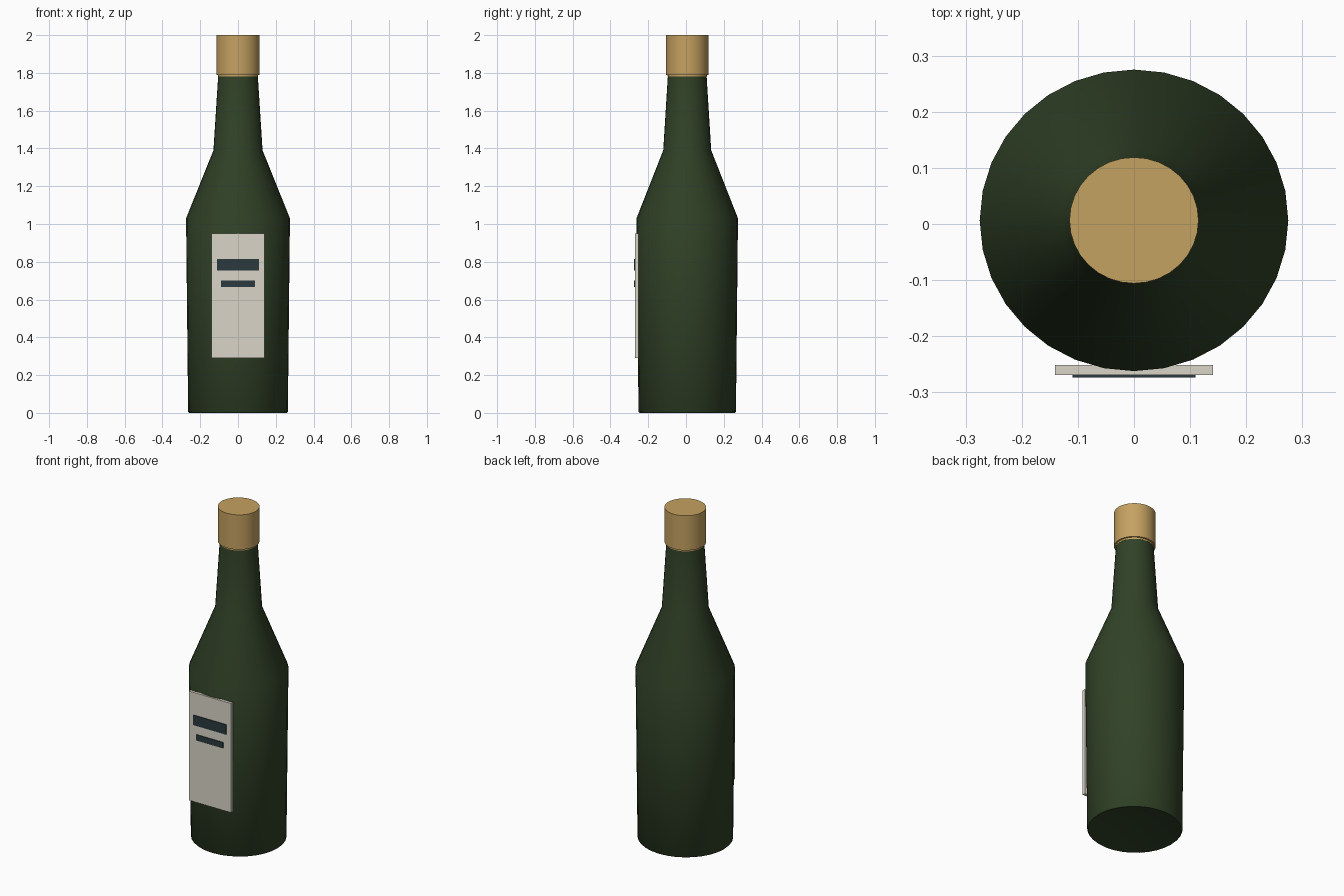
import bpy, bmesh, math

if "Cube" in bpy.data.objects:
    bpy.data.objects.remove(bpy.data.objects["Cube"])

SIDES = 32
Y_OFF, Y_SCALE = 0.0065, 0.977   # bottle is set back a little and slightly oval


def material(name, rgb):
    m = bpy.data.materials.new(name)
    m.diffuse_color = (*rgb, 1)
    m.use_nodes = True
    m.node_tree.nodes["Principled BSDF"].inputs["Base Color"].default_value = m.diffuse_color
    return m


green = material("bottle green", (0.030, 0.054, 0.020))
gold = material("cap gold", (0.56, 0.36, 0.12))
cream = material("label cream", (0.70, 0.66, 0.57))
ink = material("label ink", (0.024, 0.042, 0.048))


def finish(name, bm, mat, smooth):
    bmesh.ops.recalc_face_normals(bm, faces=bm.faces)
    me = bpy.data.meshes.new(name)
    bm.to_mesh(me)
    bm.free()
    me.materials.append(mat)
    ob = bpy.data.objects.new(name, me)
    bpy.context.collection.objects.link(ob)
    if smooth:
        bpy.ops.object.select_all(action='DESELECT')
        ob.select_set(True)
        bpy.context.view_layer.objects.active = ob
        bpy.ops.object.shade_smooth_by_angle(angle=math.radians(50))
    return ob


def lathe(name, profile, mat):
    """Revolve (radius, z) points; radius 0 closes to a pole."""
    bm = bmesh.new()
    rings = []
    for r, z in profile:
        n = SIDES if r > 0 else 1
        rings.append([bm.verts.new((r * math.cos(2 * math.pi * i / SIDES),
                                    Y_OFF + Y_SCALE * r * math.sin(2 * math.pi * i / SIDES), z))
                      for i in range(n)])
    for a, b in zip(rings, rings[1:]):
        for i in range(SIDES):
            j = (i + 1) % SIDES
            quad = [a[i % len(a)], a[j % len(a)], b[j % len(b)], b[i % len(b)]]
            bm.faces.new(list(dict.fromkeys(quad)))
    return finish(name, bm, mat, True)


def plate(name, half_w, y0, y1, z0, z1, mat):
    bm = bmesh.new()
    bmesh.ops.create_cube(bm, size=1)
    for v in bm.verts:
        v.co = (v.co.x * 2 * half_w, y0 if v.co.y < 0 else y1, z0 if v.co.z < 0 else z1)
    return finish(name, bm, mat, False)


# glass body with a shallow hollow underneath
lathe("bottle_body", [(0, 0.04), (0.258, 0), (0.264, 0.006), (0.275, 1.03),
                      (0.13, 1.39), (0.104, 1.80), (0, 1.80)], green)
# cap and the thin foil edge below it
lathe("cap", [(0, 1.79), (0.115, 1.79), (0.115, 2.0), (0, 2.0)], gold)
lathe("cap_foil_edge", [(0, 1.78), (0.106, 1.78), (0.106, 1.795), (0, 1.795)], gold)
# label with two printed bars
plate("label", 0.141, -0.269, -0.251, 0.29, 0.95, cream)
plate("label_wide_bar", 0.11, -0.274, -0.267, 0.755, 0.815, ink)
plate("label_narrow_bar", 0.09, -0.274, -0.267, 0.667, 0.702, ink)
